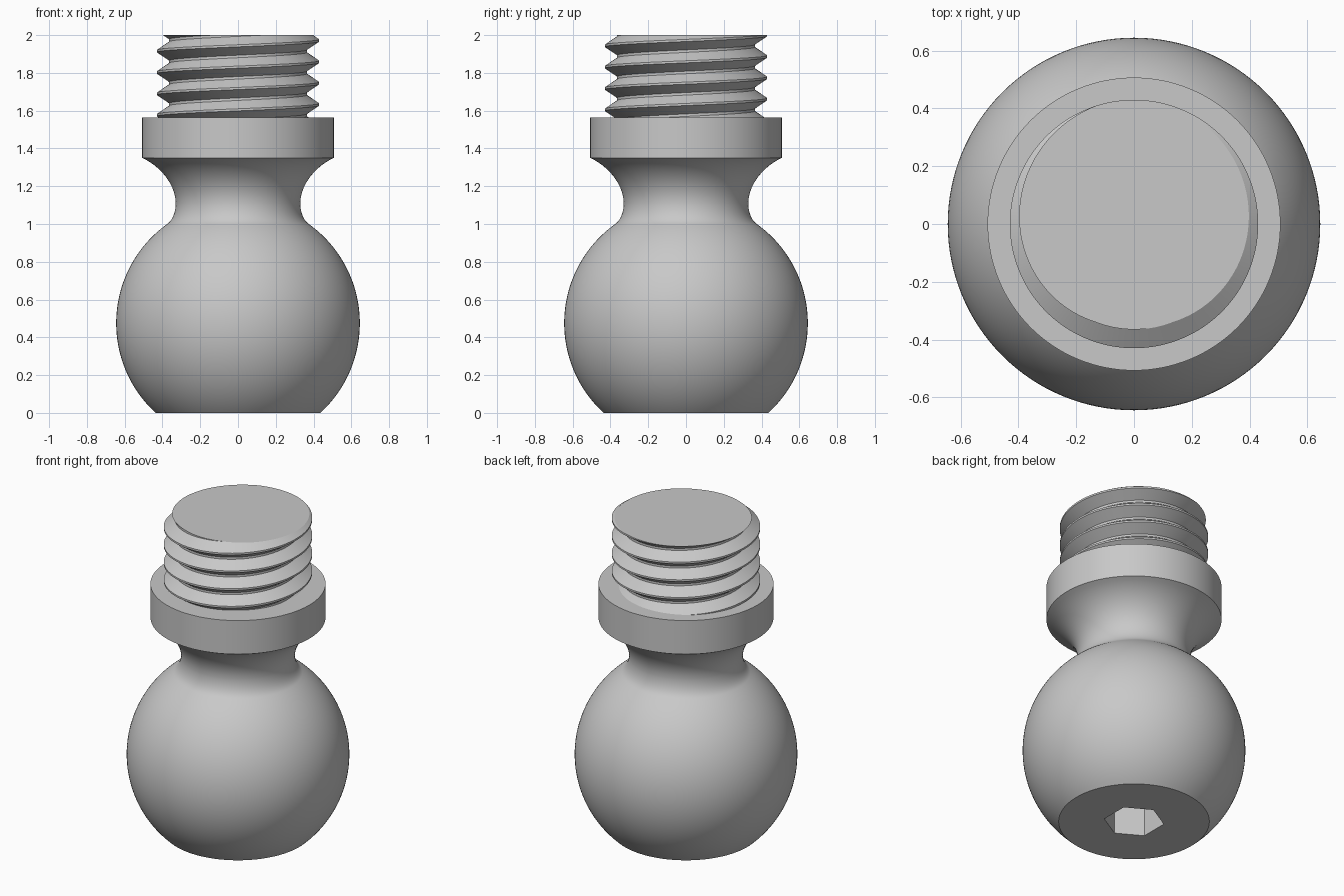
import bpy, bmesh, math
from mathutils import Vector
from mathutils.geometry import interpolate_bezier

if "Cube" in bpy.data.objects:
    bpy.data.objects.remove(bpy.data.objects["Cube"], do_unlink=True)

SEG = 128
BALL_R, BALL_Z = 0.645, 0.475
COLLAR_R, COLLAR_LOW, COLLAR_TOP = 0.507, 1.35, 1.565
TOP = 2.0
PITCH, CREST, ROOT = 0.113, 0.43, 0.365

steel = bpy.data.materials.new("grey_steel")
steel.use_nodes = True
grey = (0.58, 0.58, 0.58, 1)
steel.diffuse_color = grey
steel.node_tree.nodes["Principled BSDF"].inputs["Base Color"].default_value = grey


def make_object(name, bm):
    bmesh.ops.recalc_face_normals(bm, faces=bm.faces[:])
    mesh = bpy.data.meshes.new(name)
    bm.to_mesh(mesh)
    bm.free()
    mesh.materials.append(steel)
    obj = bpy.data.objects.new(name, mesh)
    bpy.context.collection.objects.link(obj)
    return obj


def activate(obj):
    bpy.ops.object.select_all(action='DESELECT')
    obj.select_set(True)
    bpy.context.view_layer.objects.active = obj


def smooth(obj):
    activate(obj)
    bpy.ops.object.shade_smooth_by_angle(angle=math.radians(30))


def lathe(name, profile):
    """Turn (radius, height) points round z, closing both ends with a flat cap."""
    bm = bmesh.new()
    rings = []
    for r, z in profile:
        rings.append([bm.verts.new((r * math.cos(a), r * math.sin(a), z))
                      for a in (math.tau * i / SEG for i in range(SEG))])
    for low, high in zip(rings, rings[1:]):
        for i in range(SEG):
            j = (i + 1) % SEG
            bm.faces.new((low[i], low[j], high[j], high[i]))
    bm.faces.new(rings[0])
    bm.faces.new(rings[-1])
    return make_object(name, bm)


def bezier(*points, steps=14):
    return [(p.x, p.z) for p in
            interpolate_bezier(*(Vector((r, 0, z)) for r, z in points), steps)]


# Ball with flat base, waisted neck and collar
start = -math.asin(BALL_Z / BALL_R)
end = math.asin((1.0 - BALL_Z) / BALL_R)
angles = [start + (end - start) * i / 44 for i in range(45)]
ball = [(BALL_R * math.cos(a), BALL_Z + BALL_R * math.sin(a)) for a in angles]
waist = (0.33, 1.11)
lower_neck = bezier(ball[-1], (0.345, 1.021), (0.33, 1.065), waist)
upper_neck = bezier(waist, (0.33, 1.2), (0.40, 1.30), (COLLAR_R, COLLAR_LOW))
body = lathe("ball_and_collar",
             ball + lower_neck[1:] + upper_neck[1:] + [(COLLAR_R, COLLAR_TOP)])

# Hexagonal key socket in the base, with corners on the y axis
bm = bmesh.new()
bmesh.ops.create_cone(bm, cap_ends=True, segments=6, radius1=0.175, radius2=0.175, depth=0.7)
for v in bm.verts:
    a = math.atan2(v.co.y, v.co.x)
    corner = round((a - math.pi / 6) / (math.pi / 3)) * math.pi / 3 + math.pi / 6
    v.co.x, v.co.y = 0.175 * math.cos(corner), 0.175 * math.sin(corner)
cutter = make_object("socket_cutter", bm)
cutter.hide_render = True
cut = body.modifiers.new("socket", 'BOOLEAN')
cut.operation = 'DIFFERENCE'
cut.solver = 'EXACT'
cut.object = cutter
activate(body)
bpy.ops.object.modifier_apply(modifier=cut.name)
bpy.data.objects.remove(cutter, do_unlink=True)
smooth(body)

# Right-hand screw thread: one helical strip, sliced flat at both ends
bm = bmesh.new()
turns = 9
profile = [(CREST, -0.05), (CREST, 0.05), (ROOT, 0.44), (ROOT, 0.56)]
rows = []
for i in range(turns * SEG + 1):
    a = math.tau * i / SEG
    # A crest meets the top plane on the +y side
    base = TOP + PITCH * (i / SEG - 0.25 - 6)
    rows.append([bm.verts.new((r * math.cos(a), r * math.sin(a), base + PITCH * h))
                 for r, h in profile])
for i in range((turns - 1) * SEG):
    left = rows[i] + [rows[i + SEG][0]]
    right = rows[i + 1] + [rows[i + 1 + SEG][0]]
    for k in range(len(profile)):
        bm.faces.new((left[k], right[k], right[k + 1], left[k + 1]))
for height, normal in ((TOP, 1), (COLLAR_TOP - 0.02, -1)):
    bmesh.ops.bisect_plane(bm, geom=bm.verts[:] + bm.edges[:] + bm.faces[:], dist=1e-6,
                           plane_co=(0, 0, height), plane_no=(0, 0, normal), clear_outer=True)
    rim = [e for e in bm.edges if e.is_boundary
           and all(abs(v.co.z - height) < 1e-4 for v in e.verts)]
    bmesh.ops.holes_fill(bm, edges=rim, sides=0)
smooth(make_object("screw_thread", bm))
